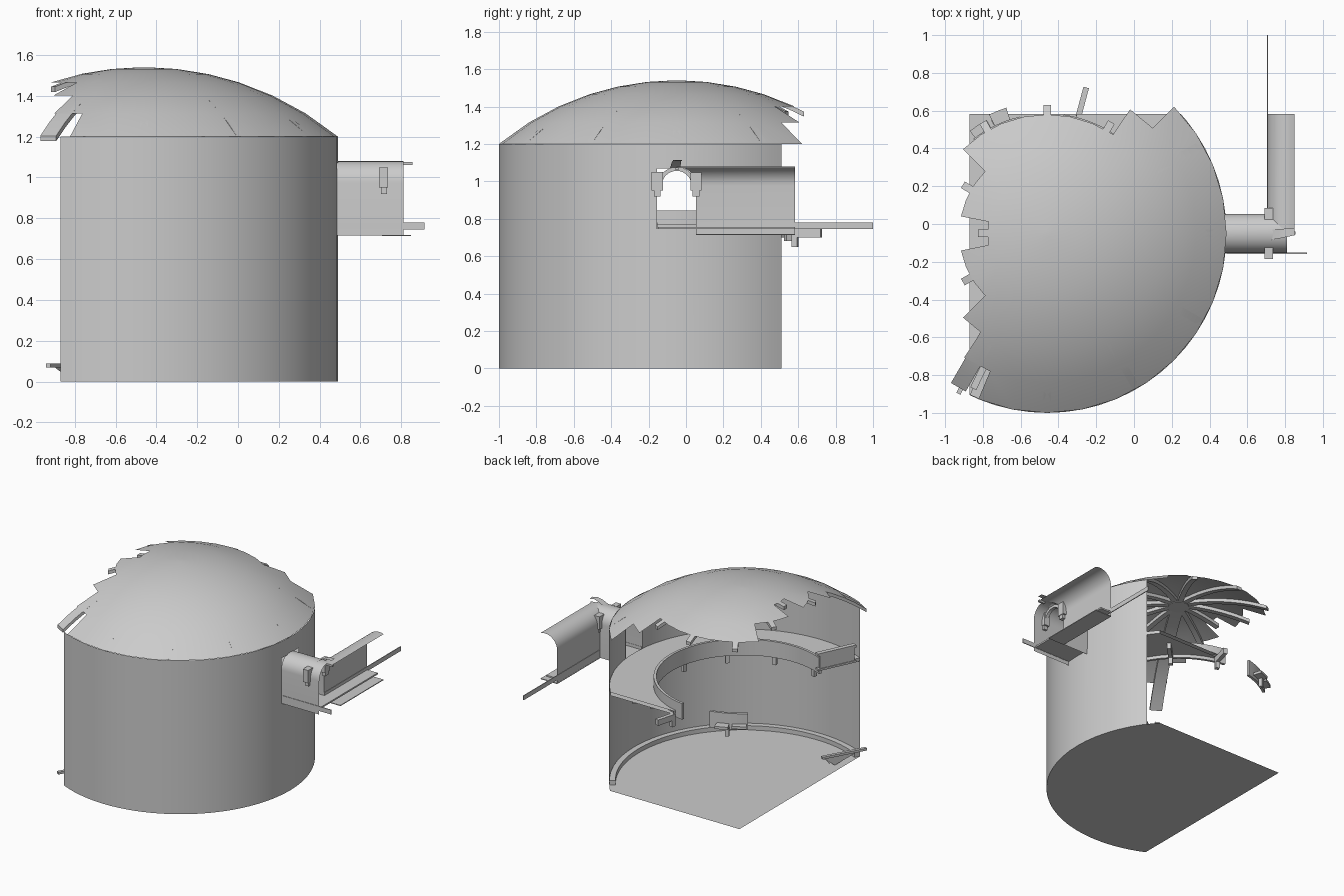
import bpy, bmesh, math
from math import sin, cos, radians, sqrt
from mathutils import Vector, Matrix

if "Cube" in bpy.data.objects:
    bpy.data.objects.remove(bpy.data.objects["Cube"])

CX, CY, R = -0.46, -0.05, 0.95      # tank axis and radius
WALL_A, WALL_B = -115.6, 36.1       # wall sweep in degrees
LEFT, BACK = -0.87, 0.583           # section planes


def pol(r, a, z):
    return Vector((CX + r * cos(radians(a)), CY + r * sin(radians(a)), z))


def lerp(a, b, n):
    return [a + (b - a) * i / n for i in range(n + 1)]


def dome_z(r):
    return 0.043 + sqrt(1.497 ** 2 - r * r)


def finish(bm, name, smooth=True, clip=()):
    bmesh.ops.remove_doubles(bm, verts=bm.verts, dist=1e-5)
    for co, no in clip:
        geom = bm.verts[:] + bm.edges[:] + bm.faces[:]
        bmesh.ops.bisect_plane(bm, geom=geom, plane_co=co, plane_no=no, clear_outer=True)
    bmesh.ops.recalc_face_normals(bm, faces=bm.faces)
    me = bpy.data.meshes.new(name)
    bm.to_mesh(me)
    bm.free()
    ob = bpy.data.objects.new(name, me)
    bpy.context.collection.objects.link(ob)
    if smooth:
        bpy.ops.object.select_all(action='DESELECT')
        ob.select_set(True)
        bpy.context.view_layer.objects.active = ob
        bpy.ops.object.shade_smooth_by_angle(angle=radians(35))
    return ob


def grid(bm, rows, skip=lambda i, j: False, closed=False):
    vs = [[bm.verts.new(p) for p in row] for row in rows]
    for i in range(len(rows) - 1):
        n = len(rows[i])
        for j in range(n if closed else n - 1):
            if not skip(i, j):
                k = (j + 1) % n
                bm.faces.new((vs[i][j], vs[i][k], vs[i + 1][k], vs[i + 1][j]))
    return vs


def sweep(bm, sections):
    vs = grid(bm, sections, closed=True)
    bm.faces.new(vs[0])
    bm.faces.new(vs[-1])


def box(name, lo, hi, bm=None, mat=None):
    own = bm is None
    bm = bm or bmesh.new()
    lo, hi = Vector(lo), Vector(hi)
    m = Matrix.Translation((lo + hi) / 2) @ Matrix.Diagonal((*(hi - lo), 1))
    bmesh.ops.create_cube(bm, size=1, matrix=mat @ m if mat else m)
    if own:
        return finish(bm, name, False)


def ring_profile(bm, r0, r1, z0, z1, a0, a1, n):
    sweep(bm, [[pol(r0, a, z0), pol(r1, a, z0), pol(r1, a, z1), pol(r0, a, z1)]
               for a in lerp(a0, a1, n)])


def radial(a):
    return Matrix.Translation((CX, CY, 0)) @ Matrix.Rotation(radians(a), 4, 'Z')


CLIP = [((LEFT, 0, 0), (-1, 0, 0)), ((0, BACK, 0), (0, 1, 0))]

# floor: disc cut by the two section planes
bm = bmesh.new()
bmesh.ops.create_circle(bm, cap_ends=True, segments=64, radius=R,
                        matrix=Matrix.Translation((CX, CY, 0)))
finish(bm, "floor", False, CLIP)

# outer wall with a doorway to the passage
door = 6.35
angs = lerp(WALL_A, -door, 30) + lerp(-door, door, 4)[1:] + lerp(door, WALL_B, 8)[1:]
bm = bmesh.new()
grid(bm, [[pol(R, a, z) for a in angs] for z in (0, 0.76, 1.07, 1.2)],
     lambda i, j: i == 1 and 30 <= j < 34)
finish(bm, "tank_wall")

# dome: ring panels missing step by step towards the back left
STEP = 11.25
radii = [0.02, 0.16, 0.315, 0.465, 0.63, 0.79, R]
holes = [None, None, (168.75, 191.25), (135, 225), (56.25, 236.25), (45, 247.5)]


def gone(i, a):
    return holes[i] is not None and holes[i][0] < a < holes[i][1]


bm = bmesh.new()
rows = [[pol(r, j * STEP, dome_z(r)) for j in range(32)] for r in radii]
vs = grid(bm, rows, lambda i, j: gone(i, (j + 0.5) * STEP), closed=True)
bm.faces.new(vs[0])
bmesh.ops.delete(bm, geom=[v for v in bm.verts if not v.link_faces], context='VERTS')
finish(bm, "torn_dome")

# ribs under the dome, slightly past the torn edges
bm = bmesh.new()
for k in range(12):
    a = k * 30
    end = R - 0.01
    for i in range(2, 6):
        if gone(i, a + 0.5):
            end = radii[i] + 0.05
            break
    w, end = (0.045, 0.94) if a == 240 else (0.02, end)
    sweep(bm, [[radial(a) @ Vector((r, s * w, dome_z(r) - d))
                for s, d in ((-1, 0.004), (1, 0.004), (1, 0.03), (-1, 0.03))]
               for r in lerp(0.05, end, 10)])
bmesh.ops.create_cone(bm, cap_ends=True, segments=24, radius1=0.075, radius2=0.075, depth=0.03,
                      matrix=Matrix.Translation((CX, CY, 1.518)))
finish(bm, "dome_ribs")

# gallery deck around the inside of the wall
bm = bmesh.new()
ring_profile(bm, 0.63, R - 0.003, 0.745, 0.77, WALL_A, WALL_B, 44)
ring_profile(bm, 0.63, R - 0.003, 0.745, 0.77, WALL_B, 76, 10)
finish(bm, "gallery_deck", True, CLIP)

# gallery parapet and its end panel
bm = bmesh.new()
ring_profile(bm, 0.615, 0.635, 0.72, 0.845, WALL_A, 82, 50)
finish(bm, "gallery_parapet")
bm = bmesh.new()
m = radial(WALL_A)
box("", (0.62, -0.01, 0.75), (0.9, 0.01, 0.88), bm, m)
box("", (0.60, -0.015, 0.865), (0.91, 0.02, 0.885), bm, m)
box("", (0.60, -0.015, 0.75), (0.91, 0.02, 0.765), bm, m)
finish(bm, "gallery_end_panel", False)

# brackets below the deck
bm = bmesh.new()
for a in range(-105, 80, 30):
    box("", (0.64, -0.015, 0.65), (0.67, 0.015, 0.745), bm, radial(a))
    box("", (0.67, -0.015, 0.70), (0.80, 0.015, 0.745), bm, radial(a))
finish(bm, "deck_brackets", False)

# loose piece of parapet with deck remains
bm = bmesh.new()
ring_profile(bm, 0.615, 0.635, 0.72, 0.845, 103, 128, 6)
ring_profile(bm, 0.63, 0.70, 0.745, 0.765, 108, 116, 2)
ring_profile(bm, 0.63, 0.68, 0.745, 0.765, 118, 127, 2)
box("", (0.64, -0.015, 0.68), (0.67, 0.015, 0.745), bm, radial(115))
finish(bm, "parapet_fragment")

# kerb at the foot of the wall, end plate and rod
bm = bmesh.new()
ring_profile(bm, 0.905, R - 0.003, 0.001, 0.035, WALL_A, WALL_B, 44)
finish(bm, "floor_kerb", True, CLIP)
bm = bmesh.new()
m = radial(241)
box("", (0.62, -0.012, 0.07), (0.97, 0.012, 0.088), bm, m)
grid(bm, [[m @ Vector(p) for p in ((0.62, s, 0.09), (0.70, s, 0.0))] for s in (-0.02, 0.05)])
vs = [bm.verts.new(m @ Vector(p)) for p in ((0.62, 0, 0.08), (0.93, 0, 0.08), (0.72, 0, 0.0))]
bm.faces.new(vs)
finish(bm, "floor_rod", False)

# passage: vaulted tunnel leading out of the doorway
PY, PR, SPRING, BASE = -0.05, 0.104, 0.976, 0.715
arc = [(-cos(t) * PR, SPRING + sin(t) * PR) for t in lerp(0, math.pi, 16)]
bm = bmesh.new()
prof = [(-PR, BASE)] + arc + [(PR, BASE)]
rows = []
for f in (0, 1):
    row = []
    for h, z in prof:
        inner = 0.81 - max(h, 0)
        row.append((inner if f else 0.482, PY + h, z))
    rows.append(row)
grid(bm, rows)
finish(bm, "passage_vault")

# side arm: half vault running to the back
bm = bmesh.new()
half = [(-PR, BASE)] + [p for p in arc if p[0] < 0.045]
grid(bm, [[(0.81 + h, y if y > 0.1 else PY + max(-h, 0), z) for h, z in half]
          for y in (0, BACK)])
finish(bm, "side_arm_vault")

# passage floor plates
box("passage_floor", (0.485, -0.15, 0.745), (0.80, 0.054, 0.757))
box("side_arm_floor", (0.71, 0.054, 0.745), (0.80, BACK, 0.757))
box("side_arm_ledge", (0.705, 0.054, 0.712), (0.848, BACK, 0.718))

# rails along the walls, running past their ends
box("front_rail", (0.49, -0.158, 0.745), (0.915, -0.152, 0.78))
box("back_rail", (0.703, 0.055, 0.745), (0.709, 1.0, 0.78))

# arch rib with hanging posts at the crossing
bm = bmesh.new()
for s in (-1, 1):
    y = PY + s * PR
    box("", (0.69, y - 0.03, 0.95), (0.735, y + 0.03, 1.05), bm)
    box("", (0.70, y - 0.018, 0.92), (0.73, y + 0.018, 0.95), bm)
sweep(bm, [[(x, PY - cos(t) * r, SPRING + sin(t) * r)
            for x, r in ((0.70, 0.08), (0.725, 0.08), (0.725, 0.101), (0.70, 0.101))]
           for t in lerp(0.3, math.pi - 0.3, 12)])
finish(bm, "crossing_arch", False)

# bent scrap of roof at the break
bm = bmesh.new()
grid(bm, [[(0.72, y, 1.07), (0.77, y * 0.9, 1.10), (0.81, y * 0.8, 1.115), (0.85, y * 0.7, 1.11)]
          for y in (-0.085, -0.03)])
box("", (0.80, -0.055, 1.06), (0.855, -0.04, 1.075), bm)
finish(bm, "roof_scrap")
